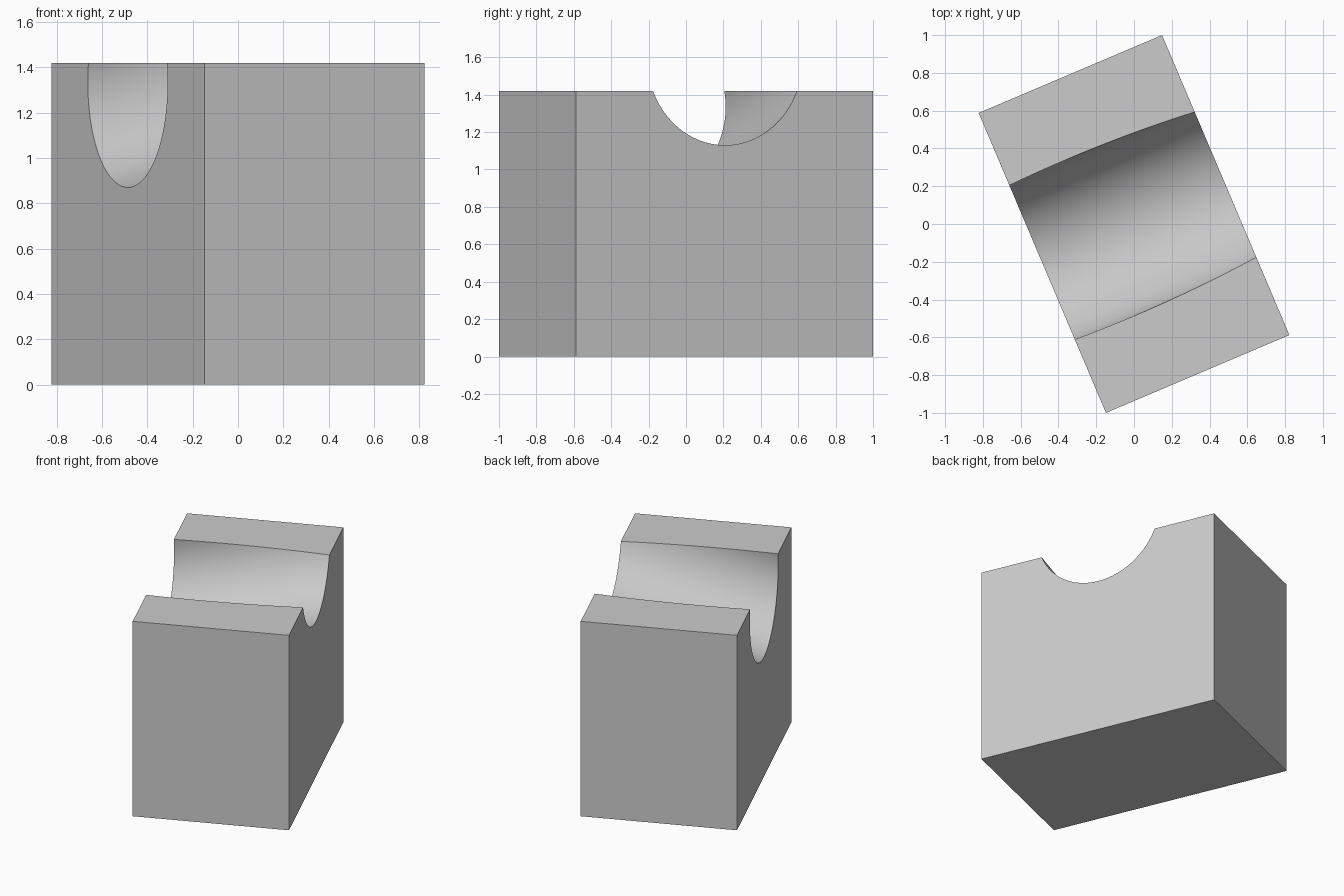
import bpy
import math

WIDTH, LENGTH, HEIGHT = 1.055, 1.725, 1.42
TURN = math.radians(23)
GROOVE_RADIUS = 0.451
LOW_Z, HIGH_Z = 0.87, 1.13      # groove floor at either end

default = bpy.data.objects.get("Cube")
if default:
    bpy.data.objects.remove(default, do_unlink=True)

# Plain grey finish
grey = bpy.data.materials.new("light grey")
grey.use_nodes = True
colour = (0.6, 0.6, 0.6, 1)
grey.diffuse_color = colour
grey.node_tree.nodes["Principled BSDF"].inputs["Base Color"].default_value = colour

# Rectangular block
bpy.ops.mesh.primitive_cube_add(size=1, location=(0, 0, HEIGHT / 2))
block = bpy.context.object
block.name = "grooved_block"
block.scale = (WIDTH, LENGTH, HEIGHT)
bpy.ops.object.transform_apply(location=True, rotation=False, scale=True)
block.data.materials.append(grey)

# Sloping round cutter across the short direction
tilt = math.atan2(HIGH_Z - LOW_Z, WIDTH)
axis_z = (LOW_Z + HIGH_Z) / 2 + GROOVE_RADIUS / math.cos(tilt)
bpy.ops.mesh.primitive_cylinder_add(
    vertices=128, radius=GROOVE_RADIUS, depth=3,
    location=(0, 0.003, axis_z), rotation=(0, math.pi / 2 - tilt, 0))
cutter = bpy.context.object
cutter.name = "groove_cutter"
cutter.hide_render = True
cutter.data.materials.append(grey)

# Cut the groove, then drop the cutter
cut = block.modifiers.new("groove", "BOOLEAN")
cut.operation = "DIFFERENCE"
cut.solver = "EXACT"
cut.object = cutter
bpy.ops.object.select_all(action="DESELECT")
block.select_set(True)
bpy.context.view_layer.objects.active = block
bpy.ops.object.modifier_apply(modifier=cut.name)
bpy.data.objects.remove(cutter, do_unlink=True)

# Smooth groove, crisp block edges, turned on its base
bpy.ops.object.shade_smooth_by_angle(angle=math.radians(25))
block.rotation_euler.z = TURN
